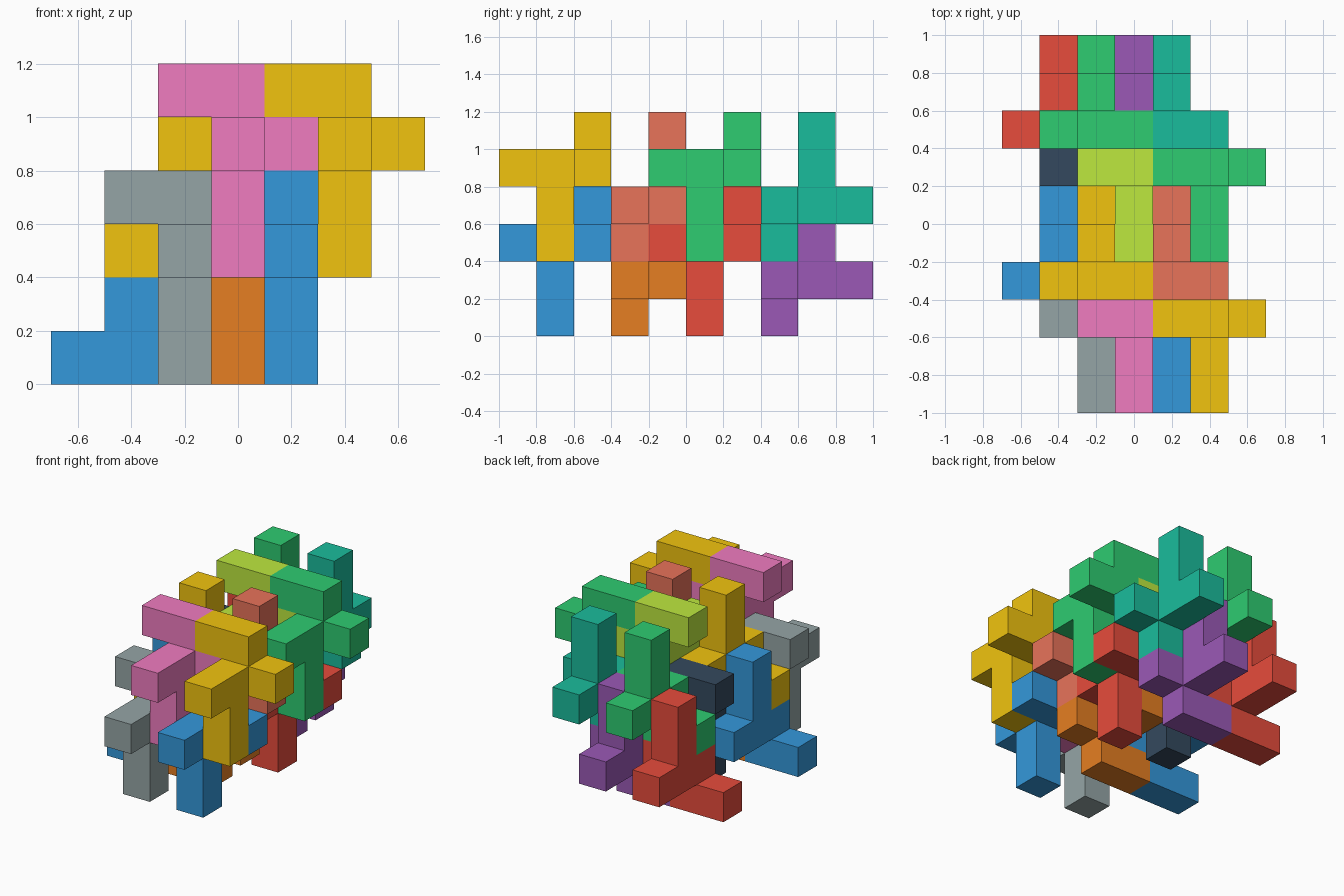
import bpy, bmesh
from mathutils import Vector

if "Cube" in bpy.data.objects:
    bpy.data.objects.remove(bpy.data.objects["Cube"])

S = 0.2  # cube size

def rgb(h):
    c = [int(h[i:i + 2], 16) / 255 for i in (0, 2, 4)]
    return [v / 12.92 if v <= 0.04045 else ((v + 0.055) / 1.055) ** 2.4 for v in c] + [1]

COLOURS = {
    "red": "E74C3C", "green": "2ECC71", "purple": "9B59B6", "teal": "1ABC9C",
    "navy": "34495E", "lime": "BDE83F", "blue": "3498DB", "gold": "F1C40F",
    "salmon": "E8735A", "orange": "E67E22", "pink": "F07CC0", "grey": "95A5A6",
}
MATS = {}
for name, h in COLOURS.items():
    MATS[name] = bpy.data.materials.new(name)
    MATS[name].diffuse_color = rgb(h)

# Eight-cube piece, relative to its hub cube
PIECE = [(0, 0, 0), (0, -1, 0), (0, 0, -1), (0, 0, -2),
         (0, 1, 0), (1, 1, 0), (0, 1, 1), (-1, 1, 1)]

def add_piece(name, colour, hub, flip):
    """Skin the cubes of one piece; flip = half turn about x."""
    cells = {(hub[0] + x, hub[1] + flip * y, hub[2] + flip * z) for x, y, z in PIECE}
    bm = bmesh.new()
    for cell in cells:
        centre = Vector(((cell[0] - 3) * S, (cell[1] - 4.5) * S, (cell[2] + 0.5) * S))
        for axis in range(3):
            for sign in (-1, 1):
                n = [0, 0, 0]
                n[axis] = sign
                if tuple(a + b for a, b in zip(cell, n)) in cells:
                    continue
                n = Vector(n)
                u = Vector((n.y, n.z, n.x))
                v = n.cross(u)
                bm.faces.new([bm.verts.new(centre + (n + a * u + b * v) * S / 2)
                              for a, b in ((-1, -1), (1, -1), (1, 1), (-1, 1))])
    bmesh.ops.remove_doubles(bm, verts=bm.verts, dist=0.001)
    bmesh.ops.dissolve_limit(bm, angle_limit=0.01, verts=bm.verts, edges=bm.edges)
    mesh = bpy.data.meshes.new(name)
    bm.to_mesh(mesh)
    bm.free()
    mesh.materials.append(MATS[colour])
    bpy.context.collection.objects.link(bpy.data.objects.new(name, mesh))

# Each layer holds four pieces: two high, two low and shifted one cube sideways
LAYERS = [
    ("front_upright", 1, [(5, 1, 4), (3, 1, 4), (4, 1, 2), (2, 1, 2)],
     ["gold", "pink", "blue", "grey"]),
    ("front_flipped", -1, [(4, 4, 3), (2, 4, 3), (3, 4, 1), (1, 4, 1)],
     ["salmon", "gold", "orange", "blue"]),
    ("back_upright", 1, [(5, 5, 4), (3, 5, 4), (4, 5, 2), (2, 5, 2)],
     ["green", "lime", "red", "navy"]),
    ("back_flipped", -1, [(4, 8, 3), (2, 8, 3), (3, 8, 1), (1, 8, 1)],
     ["teal", "green", "purple", "red"]),
]
for layer, flip, hubs, colours in LAYERS:
    for hub, colour in zip(hubs, colours):
        add_piece(f"{layer}_{colour}_piece", colour, hub, flip)

for m in bpy.data.materials:
    if m.users and not m.is_grease_pencil:
        m.use_nodes = True
        m.node_tree.nodes["Principled BSDF"].inputs["Base Color"].default_value = m.diffuse_color
